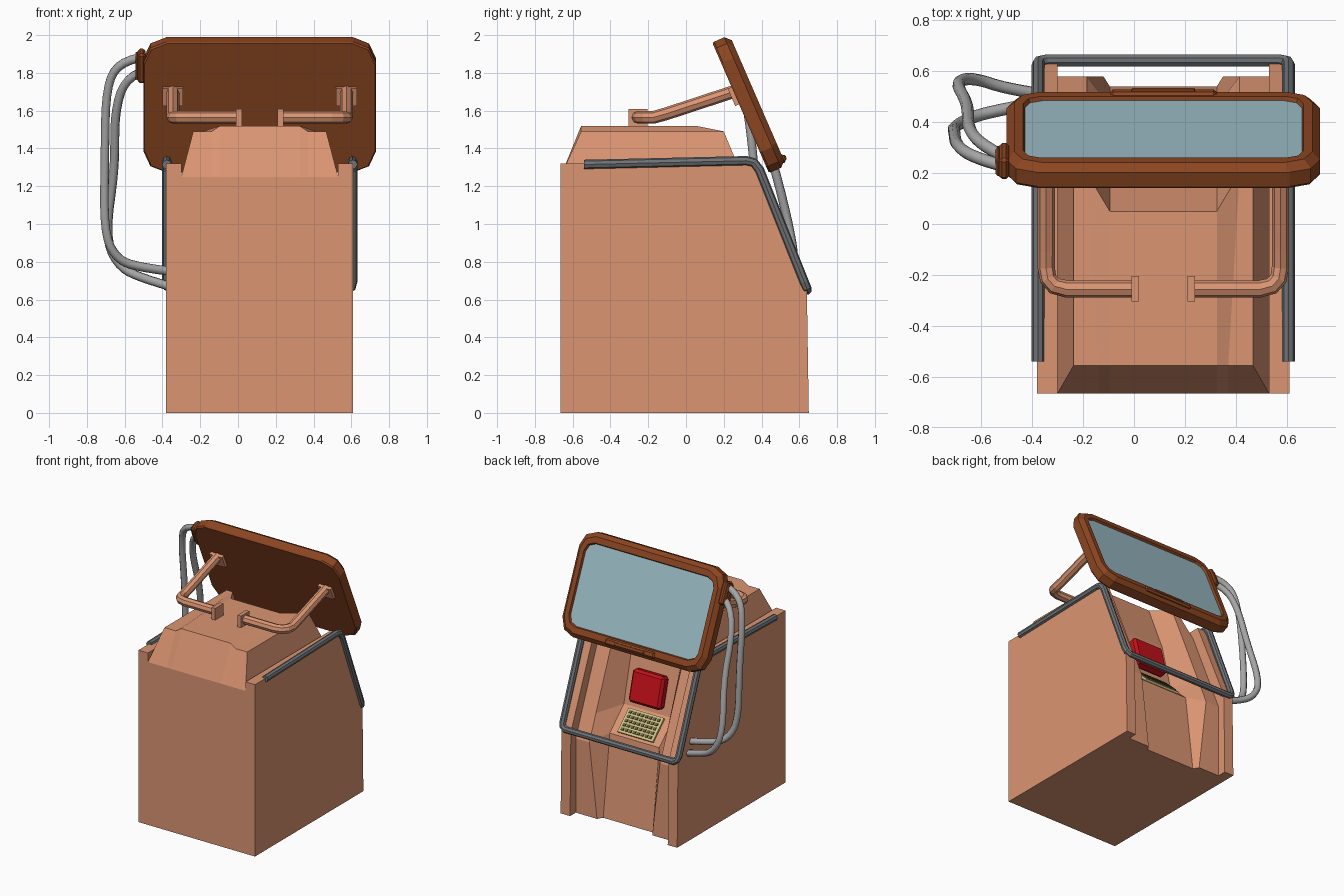
import bpy, bmesh, math
from mathutils import Matrix, Vector

if "Cube" in bpy.data.objects:
    bpy.data.objects.remove(bpy.data.objects["Cube"])

CX = 0.115  # symmetry plane of the cabinet


def mat(name, c):
    m = bpy.data.materials.new(name)
    m.diffuse_color = (*c, 1)
    m.use_nodes = True
    m.node_tree.nodes["Principled BSDF"].inputs["Base Color"].default_value = m.diffuse_color
    return m


SHELL = mat("shell_orange", (0.71, 0.30, 0.17))
BROWN = mat("casing_brown", (0.26, 0.06, 0.015))
GLASS = mat("glass_blue", (0.33, 0.50, 0.56))
RED = mat("red", (0.55, 0.005, 0.01))
CREAM = mat("cream", (0.62, 0.54, 0.24))
DARK = mat("dark_key", (0.16, 0.13, 0.05))
RAIL = mat("rail_grey", (0.16, 0.17, 0.18))
CABLE = mat("cable_grey", (0.38, 0.38, 0.38))


def mesh(name, verts, faces, m, mw=None):
    bm = bmesh.new()
    vs = [bm.verts.new(v) for v in verts]
    for f in faces:
        bm.faces.new([vs[i] for i in f])
    bmesh.ops.recalc_face_normals(bm, faces=bm.faces)
    me = bpy.data.meshes.new(name)
    bm.to_mesh(me)
    bm.free()
    me.materials.append(m)
    o = bpy.data.objects.new(name, me)
    bpy.context.collection.objects.link(o)
    if mw is not None:
        o.matrix_world = mw
    return o


def tilted(x, y, z, deg):
    """Frame leaning back: local y = face normal, local z = up the face."""
    return Matrix.Translation((x, y, z)) @ Matrix.Rotation(math.radians(deg), 4, 'X')


def box(name, c, s, m, mw=None, bevel=0):
    v = [(c[0] + a * s[0] / 2, c[1] + b * s[1] / 2, c[2] + d * s[2] / 2)
         for a in (-1, 1) for b in (-1, 1) for d in (-1, 1)]
    f = [(0, 1, 3, 2), (4, 6, 7, 5), (0, 4, 5, 1), (2, 3, 7, 6), (0, 2, 6, 4), (1, 5, 7, 3)]
    o = mesh(name, v, f, m, mw)
    if bevel:
        b = o.modifiers.new("bevel", 'BEVEL')
        b.width, b.segments = bevel, 1
    return o


def tube(name, pts, r, m, res=2, smooth=False):
    cu = bpy.data.curves.new(name, 'CURVE')
    cu.dimensions = '3D'
    cu.bevel_depth, cu.bevel_resolution, cu.use_fill_caps = r, res, True
    s = cu.splines.new('NURBS' if smooth else 'POLY')
    s.points.add(len(pts) - 1)
    for p, q in zip(s.points, pts):
        p.co = (*q, 1)
    if smooth:
        s.use_endpoint_u, s.order_u, s.resolution_u = True, 3, 4
    s.use_smooth = smooth
    cu.materials.append(m)
    o = bpy.data.objects.new(name, cu)
    bpy.context.collection.objects.link(o)
    return o


def flip(p):
    return (2 * CX - p[0], p[1], p[2])


# Side panels
prof = [(-.665, 0), (-.665, 1.32), (.35, 1.32), (.64, .64), (.65, 0)]
n = len(prof)
for name, x0, x1 in (("left_side_panel", -.38, -.30), ("right_side_panel", .53, .61)):
    mesh(name, [(x, y, z) for x in (x0, x1) for y, z in prof],
         [range(n), range(n, 2 * n)] + [(i, (i + 1) % n, n + (i + 1) % n, n + i) for i in range(n)], SHELL)

# Core: sloped rear with a centre channel, running over the hump to the front
# (outer x, channel edge x, shoulder y/z, channel floor y/z), x as distance from the centre
rows = [(.415, .235, .58, 0, .54, 0),
        (.415, .30, .58, .57, .46, .62),
        (.415, .30, .50, .765, .29, .78),
        (.415, .30, .30, 1.25, .20, 1.15),
        (.352, .30, .20, 1.49, .05, 1.52),
        (.352, .255, -.555, 1.49, -.555, 1.52),
        (.415, .255, -.665, 1.25, -.665, 1.25),
        (.415, .255, -.665, 0, -.665, 0)]
verts, faces = [], []
for ox, ex, sy, sz, fy, fz in rows:
    half = [(ox, sy, sz), (ex, sy, sz), (.21, fy, fz)]
    verts += [(CX - x, y, z) for x, y, z in half] + [(CX + x, y, z) for x, y, z in half[::-1]]
for i in range(len(rows) - 1):
    faces += [(6 * i + j, 6 * i + j + 1, 6 * i + j + 7, 6 * i + j + 6) for j in range(5)]
for c in (0, 5):
    faces += [[6 * i + c for i in (3, 4, 5, 6)], [6 * i + c for i in (0, 1, 2, 3, 6, 7)]]
faces.append(list(range(6)) + list(range(47, 41, -1)))
mesh("cabinet_core", verts, faces, SHELL)

# Keypad on the channel shelf
shelf = tilted(CX, .375, .70, 46.7)
box("keypad_plate", (0, .008, 0), (.30, .016, .19), CREAM, shelf)
for r in range(5):
    for c in range(8):
        box("keypad_key", (-.119 + c * .034, .018, -.068 + r * .034), (.022, .012, .02), DARK, shelf)

# Red panel above the keypad
box("red_panel", (0, .035, 0), (.27, .08, .24), RED, tilted(CX, .255, .94, 15), .018)

# Guard rail around the rear edge
half = [(-.377, -.54, 1.315), (-.377, .32, 1.335), (-.377, .36, 1.325), (-.377, .39, 1.285),
        (-.377, .625, .695), (-.370, .637, .665), (-.345, .642, .65)]
tube("guard_rail", half + [flip(p) for p in half[::-1]], .025, RAIL)

# Monitor casing and screen
MON = tilted(CX, .335, 1.635, 23.5)
W, H = .615, .377


def outline(dx, dz, c, y):
    w, h, k = W - dx, H - dz, c * .3
    q = [(w, h - c), (w - k, h - k), (w - c, h)]
    pts = q + [(-x, z) for x, z in q[::-1]] + [(-x, -z) for x, z in q] + [(x, -z) for x, z in q[::-1]]
    return [(x, y, z) for x, z in pts]


loops = [outline(.006, .006, .12, -.05), outline(0, 0, .12, -.04), outline(0, 0, .12, .02),
         outline(.03, .03, .105, .05), outline(.065, .075, .07, .05), outline(.072, .082, .07, .03)]
k = 12
faces = [(a * k + i, a * k + (i + 1) % k, (a + 1) * k + (i + 1) % k, (a + 1) * k + i)
         for a in range(len(loops) - 1) for i in range(k)]
mesh("monitor_casing", sum(loops, []), faces + [range(k)], BROWN, MON)
scr = outline(.071, .081, .07, .03) + outline(.071, .081, .07, .034)
mesh("screen", scr, [range(k), range(k, 2 * k)] +
     [(i, (i + 1) % k, k + (i + 1) % k, k + i) for i in range(k)], GLASS, MON)

# Lip below the screen and cable connector on the edge
box("screen_lip", (0, .045, -.335), (.42, .03, .05), BROWN, MON, .012)
box("lip_button", (0, .06, -.335), (.25, .014, .026), BROWN, MON, .004)
box("connector_base", (-.625, 0, .22), (.04, .09, .17), BROWN, MON, .012)
box("connector_cap", (-.648, 0, .22), (.02, .075, .14), BROWN, MON, .008)

# Support arms with end flanges and mounting plates
arm = [(-.345, .25, 1.70), (-.345, -.10, 1.585), (-.345, -.17, 1.565), (-.337, -.215, 1.565),
       (-.312, -.243, 1.565), (-.265, -.255, 1.565), (.0, -.255, 1.565)]
for side, f in (("left", lambda p: p), ("right", flip)):
    tube(side + "_support_arm", [f(p) for p in arm], .034, SHELL)
    box(side + "_arm_flange", f((.005, -.255, 1.565)), (.03, .10, .09), SHELL)
    sx = -.46 if side == "left" else .46
    box(side + "_arm_mount", (sx, -.06, .07), (.11, .025, .10), SHELL, MON)

# Cables from the connector to the cabinet side
cables = [[(-.52, .23, 1.88), (-.63, .26, 1.86), (-.70, .31, 1.72), (-.705, .36, 1.35), (-.71, .38, .95),
           (-.64, .42, .81), (-.52, .45, .77), (-.36, .48, .75)],
          [(-.52, .27, 1.80), (-.60, .31, 1.77), (-.655, .38, 1.58), (-.65, .47, 1.3), (-.705, .56, .93),
           (-.63, .575, .77), (-.5, .53, .71), (-.36, .51, .67)]]
for name, p in zip(("outer_cable", "inner_cable"), cables):
    tube(name, p, .024, CABLE, 2, True)
